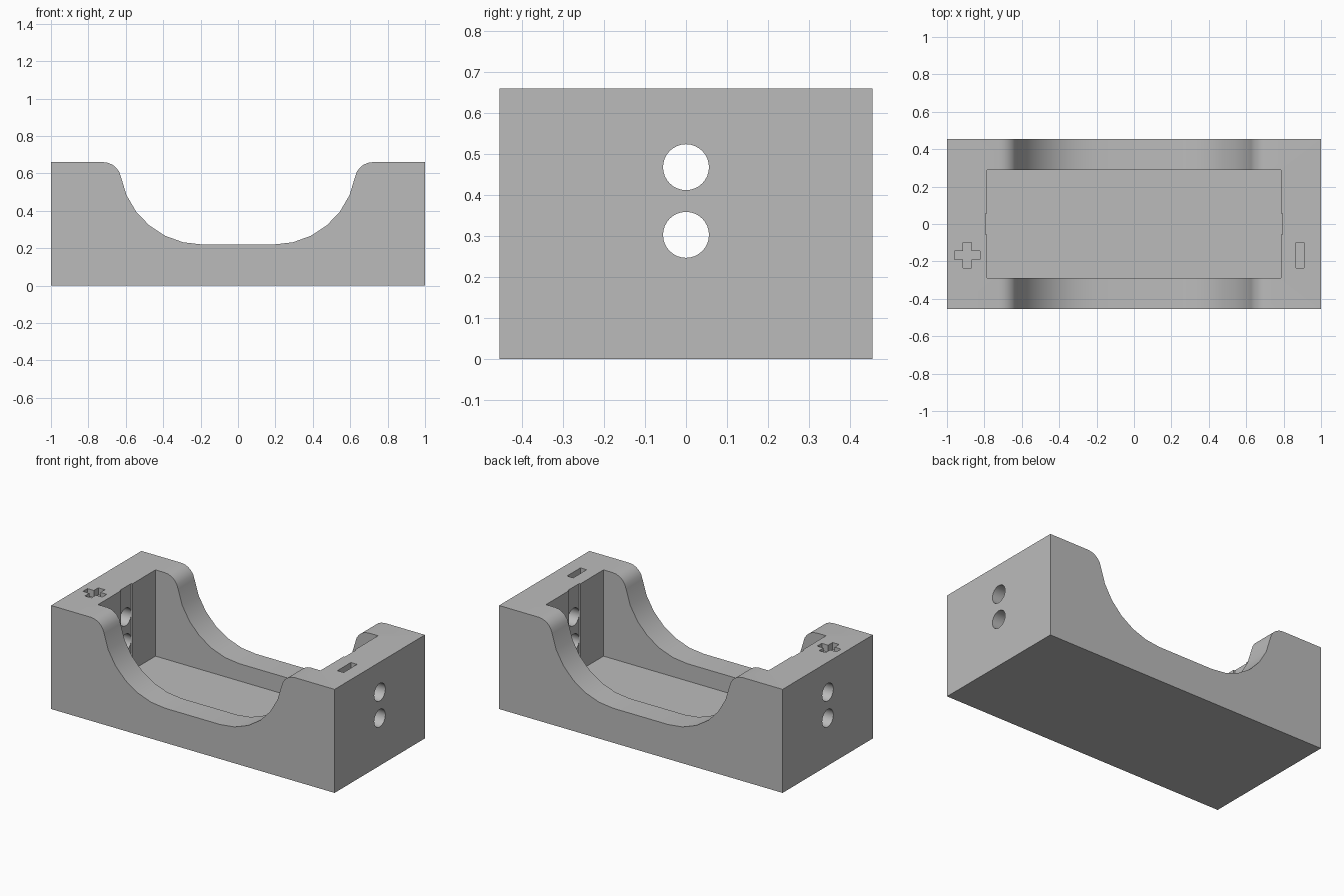
import bpy
import bmesh
from math import sin, cos, pi, atan2, radians
from mathutils import Matrix

cube = bpy.data.objects.get("Cube")
if cube:
    bpy.data.objects.remove(cube, do_unlink=True)

grey = bpy.data.materials.new("plain grey")
grey.use_nodes = True
grey.diffuse_color = (0.5, 0.5, 0.5, 1)
grey.node_tree.nodes["Principled BSDF"].inputs["Base Color"].default_value = (0.5, 0.5, 0.5, 1)

HALF_Y, TOP, FLOOR = 0.455, 0.66, 0.11


def make_object(name, bm):
    bmesh.ops.recalc_face_normals(bm, faces=bm.faces)
    mesh = bpy.data.meshes.new(name)
    bm.to_mesh(mesh)
    bm.free()
    mesh.materials.append(grey)
    obj = bpy.data.objects.new(name, mesh)
    bpy.context.collection.objects.link(obj)
    return obj


def prism(name, points, offset):
    """Extrude a closed outline of 3D points along an offset."""
    bm = bmesh.new()
    face = bm.faces.new([bm.verts.new(p) for p in points])
    ext = bmesh.ops.extrude_face_region(bm, geom=[face], use_keep_orig=True)
    verts = [v for v in ext["geom"] if isinstance(v, bmesh.types.BMVert)]
    bmesh.ops.translate(bm, verts=verts, vec=offset)
    return make_object(name, bm)


def cross_cutter(name, cx, cy, long_x, short_y, short_x, long_y, z):
    """Vertical cutter whose plan is two centred, crossed rectangles."""
    quarter = [(long_x, short_y), (short_x, short_y), (short_x, long_y)]
    plan = (quarter
            + [(-x, y) for x, y in reversed(quarter)]
            + [(-x, -y) for x, y in quarter]
            + [(x, -y) for x, y in reversed(quarter)])
    return prism(name, [(cx + x, cy + y, z) for x, y in plan], (0, 0, 0.8 - z))


# Holder body: block with a rounded saddle dipping through the long sides
R, arc_x = 0.44, 0.193
lip_x = 0.72
span = lip_x - arc_x
lip_r = (span ** 2 - R ** 2) / (2 * R)
join = atan2(span, lip_r)
right = []
for i in range(7):
    a = join * i / 6
    right.append((arc_x + R * sin(a), TOP - R * cos(a)))
for i in range(1, 6):
    a = join * (1 - i / 5)
    right.append((lip_x - lip_r * sin(a), TOP - lip_r + lip_r * cos(a)))
right += [(1, TOP), (1, 0)]
outline = right + [(-x, z) for x, z in reversed(right)]
body = prism("battery_holder_body", [(x, -HALF_Y, z) for x, z in outline], (0, 2 * HALF_Y, 0))

# Pocket with shallow contact slots, and the recessed polarity marks
cutters = [
    cross_cutter("pocket_cutter", 0, 0, 0.793, 0.057, 0.785, 0.29, FLOOR),
    cross_cutter("plus_cutter", -0.892, -0.168, 0.068, 0.023, 0.023, 0.068, TOP - 0.045),
    prism("minus_cutter", [(x, y, TOP - 0.045) for x, y in
                           ((0.866, -0.236), (0.91, -0.236), (0.91, -0.1), (0.866, -0.1))],
          (0, 0, 0.2)),
]

# Wire holes through both end walls
for name, z in (("lower", 0.303), ("upper", 0.468)):
    bm = bmesh.new()
    bmesh.ops.create_cone(bm, cap_ends=True, segments=32, radius1=0.056, radius2=0.056, depth=2.4,
                          matrix=Matrix.Translation((0, 0, z)) @ Matrix.Rotation(pi / 2, 4, "Y"))
    cutters.append(make_object(name + "_hole_cutter", bm))

# Cut everything out of the body
bpy.ops.object.select_all(action="DESELECT")
bpy.context.view_layer.objects.active = body
body.select_set(True)
for cutter in cutters:
    cutter.hide_render = True
    mod = body.modifiers.new(cutter.name, "BOOLEAN")
    mod.operation = "DIFFERENCE"
    mod.solver = "EXACT"
    mod.object = cutter
    bpy.ops.object.modifier_apply(modifier=mod.name)
    bpy.data.objects.remove(cutter, do_unlink=True)

bpy.ops.object.shade_smooth_by_angle(angle=radians(30))
